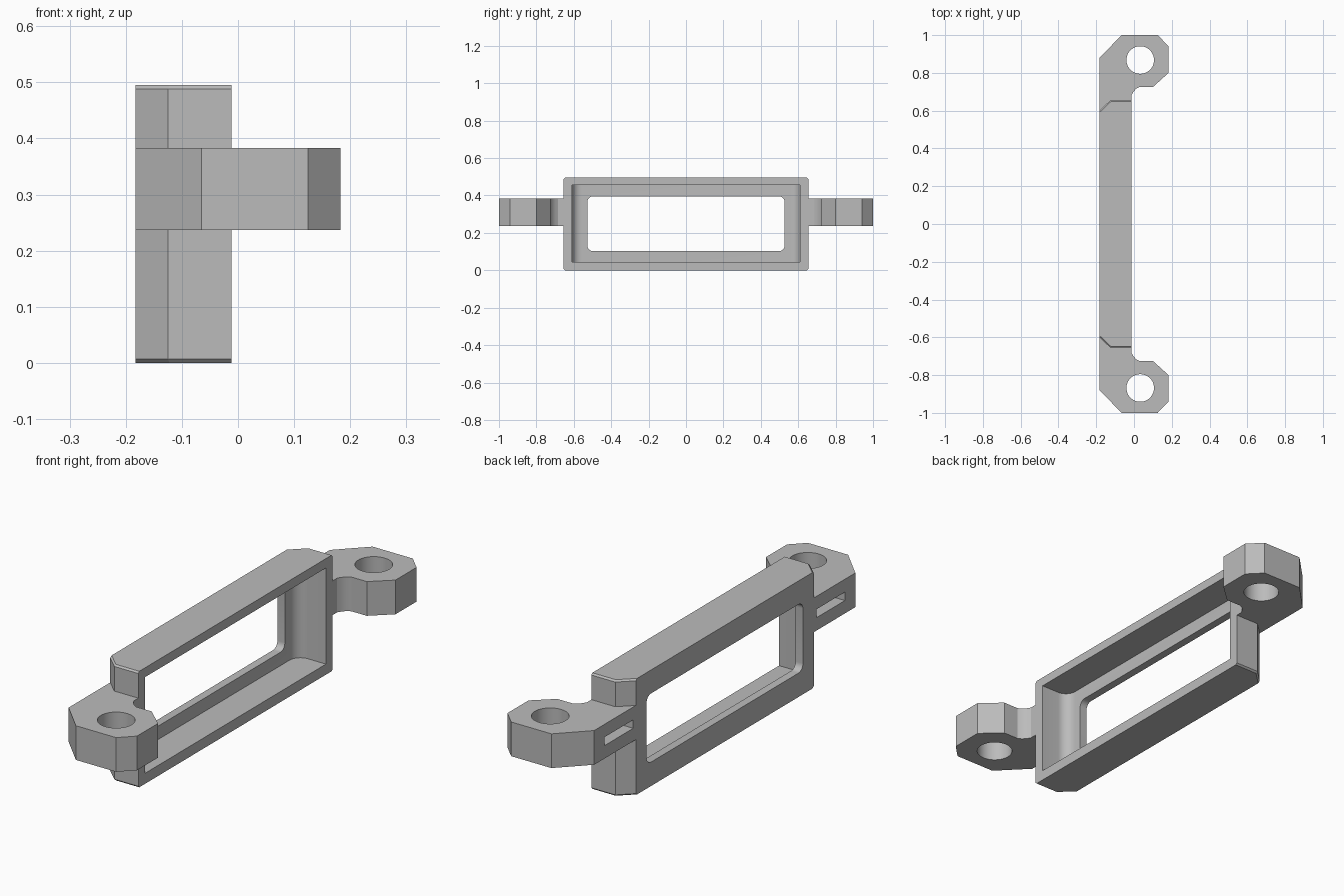
import bpy, bmesh, math
from mathutils import Vector

if "Cube" in bpy.data.objects:
    bpy.data.objects.remove(bpy.data.objects["Cube"])

grey = bpy.data.materials.new("plain grey")
grey.use_nodes = True
grey.diffuse_color = (0.5, 0.5, 0.5, 1)
grey.node_tree.nodes["Principled BSDF"].inputs["Base Color"].default_value = (0.5, 0.5, 0.5, 1)


def prism(name, outline, lo, hi, axis="z", end_bevel=0):
    """Extrude a flat outline along z (points are x, y) or x (points are y, z)."""
    bm = bmesh.new()
    place = (lambda p, t: (p[0], p[1], t)) if axis == "z" else (lambda p, t: (t, p[0], p[1]))
    rings = [[bm.verts.new(place(p, t)) for p in outline] for t in (lo, hi)]
    bm.faces.new(rings[0])
    bm.faces.new(rings[1])
    for i in range(len(outline)):
        j = (i + 1) % len(outline)
        bm.faces.new((rings[0][i], rings[0][j], rings[1][j], rings[1][i]))
    bmesh.ops.recalc_face_normals(bm, faces=bm.faces)
    if end_bevel:
        ends = [e for e in bm.edges
                if e.verts[0].co.z == e.verts[1].co.z and e.verts[0].co.y * e.verts[1].co.y > 0]
        bmesh.ops.bevel(bm, geom=ends, offset=end_bevel, segments=1, affect="EDGES")
    mesh = bpy.data.meshes.new(name)
    bm.to_mesh(mesh)
    bm.free()
    mesh.materials.append(grey)
    obj = bpy.data.objects.new(name, mesh)
    bpy.context.collection.objects.link(obj)
    return obj


def arc(cx, cy, r, start, end, steps=8):
    return [(cx + r * math.cos(math.radians(start + (end - start) * i / steps)),
             cy + r * math.sin(math.radians(start + (end - start) * i / steps)))
            for i in range(steps + 1)]


def combine(target, tool, operation):
    """Apply a boolean to the target and discard the tool."""
    mod = target.modifiers.new("join", "BOOLEAN")
    mod.operation, mod.solver, mod.object = operation, "EXACT", tool
    graph = bpy.context.evaluated_depsgraph_get()
    result = bpy.data.meshes.new_from_object(target.evaluated_get(graph))
    target.modifiers.clear()
    target.data = result
    bpy.data.objects.remove(tool)


def flip(points):
    return [(x, -y) for x, y in reversed(points)]


BACK, RIM = -0.183, -0.012

# Long rectangular frame with chamfered rear corners
half = [(BACK, 0.60), (-0.125, 0.655), (RIM, 0.655)]
frame = prism("bracket_frame", half + flip(half), 0, 0.495, end_bevel=0.007)

# Mounting ears at both ends
ear = [(BACK, 0.60), (BACK, 0.88), (-0.065, 1), (0.125, 1), (0.183, 0.942), (0.183, 0.80),
       (0.10, 0.725), (0.028, 0.725), (0.01, 0.715), (-0.003, 0.70), (RIM, 0.685),
       (RIM, 0.63), (-0.14, 0.63)]
for points in (ear, flip(ear)):
    combine(frame, prism("mounting_ear", points, 0.237, 0.383), "UNION")

# Deep recess with rounded ends
recess = [(0.05, 0.61)] + arc(-0.098, 0.56, 0.05, 90, 180)
combine(frame, prism("recess_cutter", recess + flip(recess), 0.045, 0.455), "DIFFERENCE")

# Rounded window through the rear wall
r, wy, lo, hi = 0.03, 0.527, 0.102, 0.395
window = (arc(wy - r, hi - r, r, 0, 90) + arc(r - wy, hi - r, r, 90, 180)
          + arc(r - wy, lo + r, r, 180, 270) + arc(wy - r, lo + r, r, 270, 360))
combine(frame, prism("window_cutter", window, -0.3, -0.1, axis="x"), "DIFFERENCE")

# Screw holes and thin slots in the ears
for side in (1, -1):
    hole = arc(0.033, side * 0.868, 0.073, 0, 360, 48)[:-1]
    combine(frame, prism("hole_cutter", hole, 0.1, 0.5), "DIFFERENCE")
    slot = [(-0.3, side * 0.617), (-0.3, side * 0.81), (-0.10, side * 0.81), (-0.10, side * 0.617)]
    combine(frame, prism("slot_cutter", slot, 0.292, 0.328), "DIFFERENCE")

frame.data.shade_smooth()
frame.data.set_sharp_from_angle(angle=math.radians(28))
